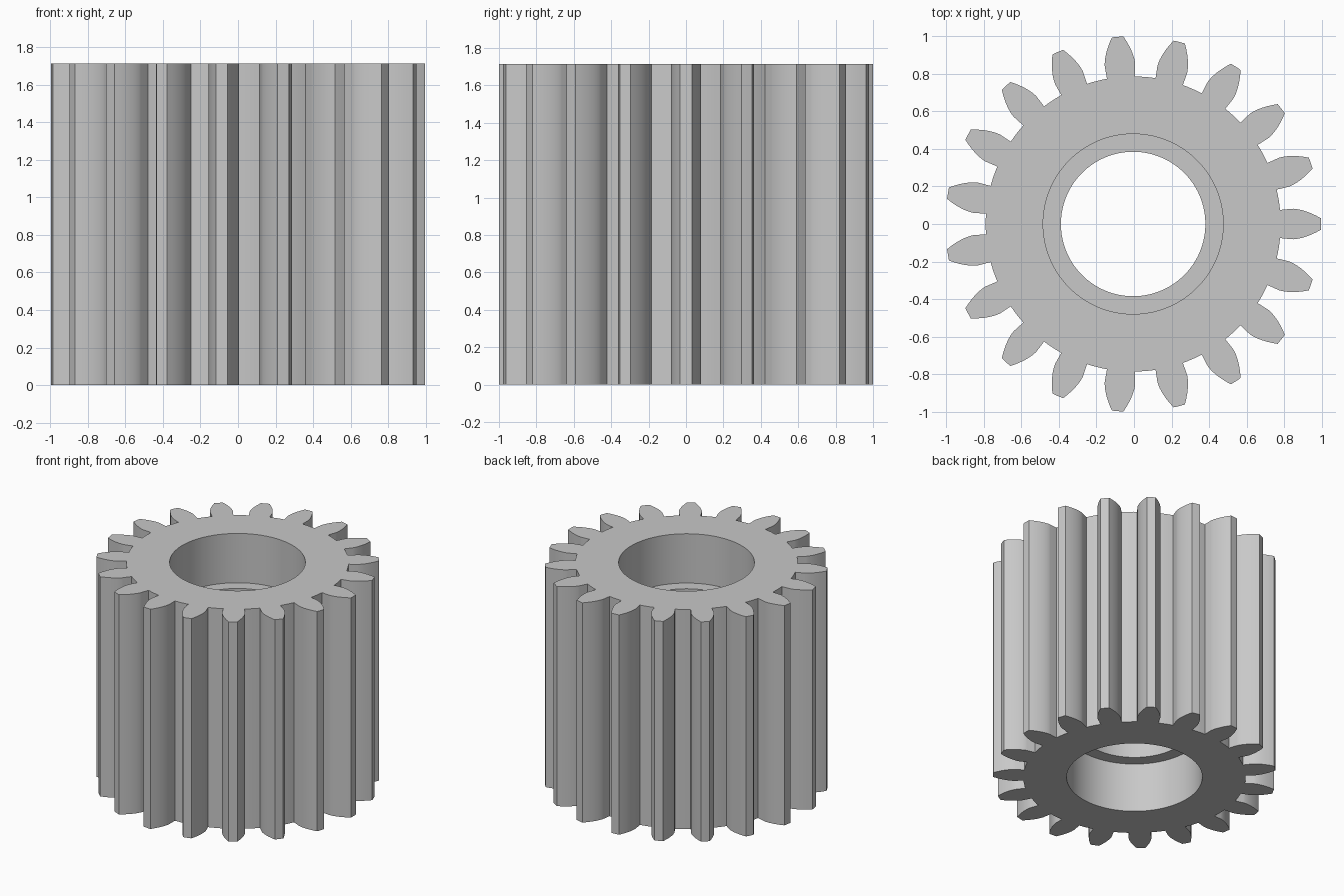
import bpy, bmesh, math

cube = bpy.data.objects.get("Cube")
if cube:
    bpy.data.objects.remove(cube)

# Gear dimensions
TEETH = 19
HEIGHT = 1.715
R_TIP = 1.001
MODULE = 2 * R_TIP / (TEETH + 2)
R_PITCH = MODULE * TEETH / 2
R_ROOT = R_PITCH - 1.25 * MODULE
PRESSURE = math.radians(20)
R_BASE = R_PITCH * math.cos(PRESSURE)
CENTRE_X = -0.0045
BORE, LIP, LIP_DEPTH = 0.48, 0.385, 0.385
PITCH_ANGLE = math.tau / TEETH


def involute(r):
    a = math.acos(min(1, R_BASE / r))
    return math.tan(a) - a


def half_angle(r):
    # half of the tooth's angular width at radius r
    return PITCH_ANGLE / 4 - 0.002 + involute(R_PITCH) - involute(max(r, R_BASE))


def tooth_outline():
    # radial foot, involute flank, rounded tip, mirrored flank, root arc
    steps = 8
    radii = [R_ROOT] + [R_BASE + (R_TIP - R_BASE) * (i / steps) ** 1.5
                        for i in range(steps + 1)]
    pts = [(r, -half_angle(r)) for r in radii]
    pts += [(R_TIP, 0)]
    pts += [(r, half_angle(r)) for r in reversed(radii)]
    start = half_angle(R_ROOT)
    gap = PITCH_ANGLE - 2 * start
    pts += [(R_ROOT, start + gap * k / 4) for k in (1, 2, 3)]
    return pts


def ring(bm, polar, z):
    verts = [bm.verts.new((CENTRE_X + r * math.cos(a), r * math.sin(a), z))
             for r, a in polar]
    for a, b in zip(verts, verts[1:] + verts[:1]):
        bm.edges.new((a, b))
    return verts


def wall(bm, low, high):
    n = len(low)
    for i in range(n):
        j = (i + 1) % n
        bm.faces.new((low[i], low[j], high[j], high[i]))


def cap(bm, outer, inner):
    loops = set(outer) | set(inner)
    edges = [e for e in bm.edges if e.verts[0] in loops and e.verts[1] in loops]
    bmesh.ops.triangle_fill(bm, edges=edges, use_beauty=True)


outline = [(r, a + k * PITCH_ANGLE) for k in range(TEETH) for r, a in tooth_outline()]


def circle(radius, segments=128):
    return [(radius, math.tau * i / segments) for i in range(segments)]


bm = bmesh.new()

# Toothed outside and the two end faces
outer_low, outer_high = ring(bm, outline, 0), ring(bm, outline, HEIGHT)
bore = [ring(bm, circle(r), z) for r, z in (
    (BORE, 0), (BORE, LIP_DEPTH), (LIP, LIP_DEPTH),
    (LIP, HEIGHT - LIP_DEPTH), (BORE, HEIGHT - LIP_DEPTH), (BORE, HEIGHT))]
cap(bm, outer_low, bore[0])
cap(bm, outer_high, bore[-1])
wall(bm, outer_low, outer_high)

# Stepped bore with a narrower middle
for low, high in zip(bore, bore[1:]):
    wall(bm, low, high)

bmesh.ops.recalc_face_normals(bm, faces=bm.faces)
mesh = bpy.data.meshes.new("spur_gear")
bm.to_mesh(mesh)
bm.free()

gear = bpy.data.objects.new("spur_gear", mesh)
bpy.context.collection.objects.link(gear)

# Plain grey metal
grey = bpy.data.materials.new("light grey")
grey.use_nodes = True
colour = (0.58, 0.58, 0.58, 1)
grey.diffuse_color = colour
grey.node_tree.nodes["Principled BSDF"].inputs["Base Color"].default_value = colour
mesh.materials.append(grey)

bpy.ops.object.select_all(action="DESELECT")
gear.select_set(True)
bpy.context.view_layer.objects.active = gear
bpy.ops.object.shade_smooth_by_angle(angle=math.radians(30))
